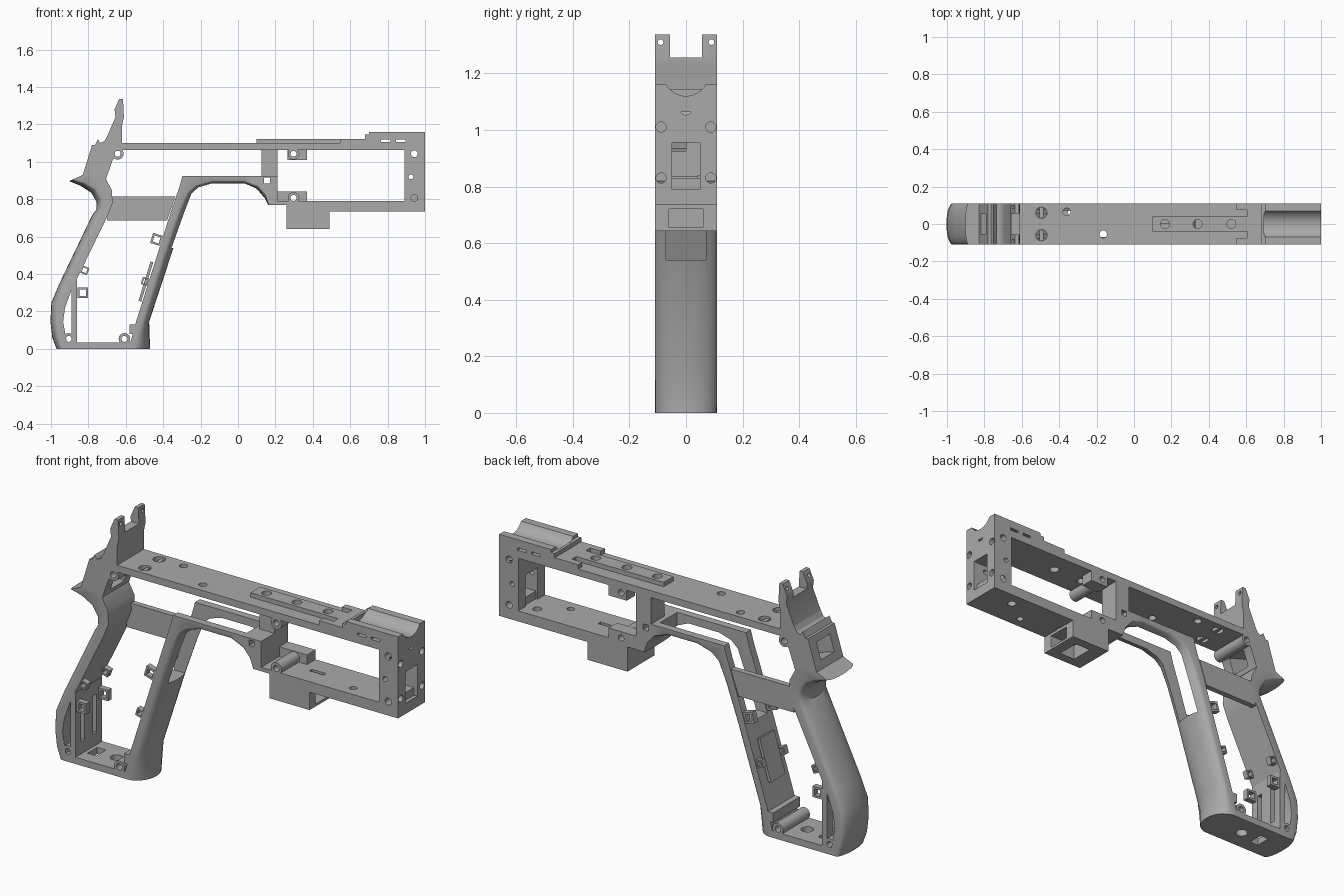
import bpy, bmesh, math
from mathutils import Matrix, Vector

if "Cube" in bpy.data.objects:
    bpy.data.objects.remove(bpy.data.objects["Cube"], do_unlink=True)

GREY = (0.4, 0.4, 0.4, 1)
mat = bpy.data.materials.new("plain grey")
mat.use_nodes = True
mat.diffuse_color = GREY
mat.node_tree.nodes["Principled BSDF"].inputs["Base Color"].default_value = GREY
W = 0.11  # half width of the frame
parts = []


def make(name, bm, keep=True):
    bmesh.ops.recalc_face_normals(bm, faces=bm.faces)
    me = bpy.data.meshes.new(name)
    bm.to_mesh(me)
    bm.free()
    ob = bpy.data.objects.new(name, me)
    bpy.context.scene.collection.objects.link(ob)
    me.materials.append(mat)
    if keep:
        parts.append(ob)
    return ob


def box(name, x, y, z, keep=True, tilt=0):
    bm = bmesh.new()
    size = [b - a for a, b in (x, y, z)]
    mid = Vector([(a + b) / 2 for a, b in (x, y, z)])
    m = Matrix.Translation(mid) @ Matrix.Rotation(math.radians(tilt), 4, 'Y') @ Matrix.Diagonal((*size, 1))
    bmesh.ops.create_cube(bm, size=1, matrix=m)
    return make(name, bm, keep)


def rod(name, centre, r, length, axis='Y', keep=True, sides=24):
    bm = bmesh.new()
    turn = {'X': Matrix.Rotation(math.pi / 2, 4, 'Y'), 'Y': Matrix.Rotation(math.pi / 2, 4, 'X'),
            'Z': Matrix.Identity(4)}[axis]
    bmesh.ops.create_cone(bm, cap_ends=True, segments=sides, radius1=r, radius2=r, depth=length,
                          matrix=Matrix.Translation(centre) @ turn)
    return make(name, bm, keep)


def profile(name, pts, y0=-W, y1=W):
    bm = bmesh.new()
    face = bm.faces.new([bm.verts.new((x, y0, z)) for x, z in pts])
    new = bmesh.ops.extrude_face_region(bm, geom=[face])["geom"]
    bmesh.ops.translate(bm, vec=(0, y1 - y0, 0), verts=[v for v in new if isinstance(v, bmesh.types.BMVert)])
    return make(name, bm)


def strap(name, stations, n=14):
    """Loft of a flat-backed section whose outer side bulges; a station is inner x, z, edge x, z, bulge."""
    bm = bmesh.new()
    rows = []
    for ix, iz, ex, ez, b in stations:
        out = Vector((ex - ix, 0, ez - iz)).normalized()
        pts = [Vector((ix, -W, iz))]
        for k in range(n + 1):
            a = math.pi * k / n
            pts.append(Vector((ex, -W * math.cos(a), ez)) + out * b * math.sin(a))
        pts.append(Vector((ix, W, iz)))
        rows.append([bm.verts.new(p) for p in pts])
    for r, s in zip(rows, rows[1:]):
        for k in range(len(r)):
            j = (k + 1) % len(r)
            bm.faces.new((r[k], r[j], s[j], s[k]))
    bm.faces.new(rows[0])
    bm.faces.new(rows[-1])
    return make(name, bm)


def cut(ob, *cutters):
    for c in cutters:
        mod = ob.modifiers.new("cut", 'BOOLEAN')
        mod.operation, mod.solver, mod.object = 'DIFFERENCE', 'EXACT', c
    dg = bpy.context.evaluated_depsgraph_get()
    me = bpy.data.meshes.new_from_object(ob.evaluated_get(dg))
    ob.modifiers.clear()
    ob.data = me
    for c in cutters:
        bpy.data.objects.remove(c, do_unlink=True)


def hole(x, y, z, r, axis='Y', length=0.5):
    return rod("hole", (x, y, z), r, length, axis, False)


def gap(x, y, z, tilt=0):
    return box("gap", x, y, z, False, tilt)


BOTH = (-1, 1)

# Front grip strap running into the guard, with the long slot
front_strap = strap("front_strap_and_guard", [
    (-.585, 0, -.56, 0, .09), (-.545, .145, -.515, .145, .04), (-.42, .54, -.39, .54, .045),
    (-.355, .745, -.32, .74, .045), (-.315, .86, -.27, .84, .03), (-.297, .925, -.227, .875, .025),
    (-.14, .925, -.14, .9, .02), (.035, .925, .035, .9, .02), (.105, .925, .105, .87, .02),
    (.15, .925, .145, .825, .02), (.21, .925, .165, .77, .005)])
cut(front_strap, gap((-.5, .1), (-.07, .07), (.54, 1)), gap((.14, .17), (-.2, .2), (.885, .915)))

# Back grip strap with the tang
strap("back_strap", [
    (-.795, .945, -.885, .905, .02), (-.75, .935, -.82, .89, .03), (-.71, .915, -.76, .86, .035),
    (-.675, .85, -.725, .81, .04), (-.67, .78, -.72, .76, .04), (-.70, .705, -.74, .71, .04),
    (-.89, .315, -.925, .33, .035), (-.925, .22, -.965, .235, .035), (-.935, .145, -.97, .145, .033),
    (-.92, .06, -.96, .06, .033), (-.905, 0, -.94, 0, .03)])

# Grip floor, inner wall and side brace
floor = box("grip_floor", (-.92, -.56), (-W, W), (0, .035))
cut(floor, hole(-.7, 0, 0, .03, 'Z'), gap((-.84, -.79), (-.04, .04), (-.1, .1)))
wall = box("grip_inner_wall", (-.89, -.86), (-W, W), (.03, .37))
cut(wall, *[gap((-1, -.8), (s * .05 - .015, s * .05 + .015), (.1, .3)) for s in BOTH])
box("grip_step", (-.58, -.55), (-W, W), (.08, .13))
profile("grip_side_brace", [(-.70, .685), (-.38, .685), (-.335, .815), (-.69, .815)], .08, W)
box("strap_inner_panel", (-.50, -.485), (-.06, .06), (.25, .47), tilt=17)

# Small square wire loops inside the grip
for x, z, h, tilt in ((-.435, .585, .028, 17), (-.495, .36, .02, 17), (-.83, .3, .028, 0), (-.82, .42, .02, 20)):
    for s in BOTH:
        y = s * .09
        loop = box("wire_loop", (x - h, x + h), (y - .015, y + .015), (z - h, z + h), tilt=tilt)
        i = h * .6
        cut(loop, gap((x - i, x + i), (y - .1, y + .1), (z - i, z + i), tilt))

# Rear housing with its window
housing = profile("rear_housing", [
    (-.83, .93), (-.78, 1.09), (-.765, 1.09), (-.75, 1.12), (-.735, 1.10), (-.715, 1.11),
    (-.70, 1.135), (-.62, 1.10), (-.62, 1.064), (-.67, 1.01), (-.705, .91)])
cut(housing, gap((-.96, -.56), (-.055, .055), (.955, 1.045), 17), hole(-.643, 0, 1.043, .016))

# Rear sight with two pierced ears
sight = profile("rear_sight", [
    (-.615, 1.337), (-.635, 1.337), (-.66, 1.28), (-.655, 1.24), (-.70, 1.135),
    (-.705, 1.10), (-.62, 1.10), (-.62, 1.195), (-.61, 1.24)])
cut(sight, gap((-.8, -.5), (-.057, .057), (1.255, 1.5)),
    *[hole(-.63, s * .09, 1.31, .01, 'X') for s in BOTH])

# Top rail with its openings
rail = box("top_rail", (-.65, 1), (-W, W), (1.064, 1.1))
cut(rail, hole(-.36, .065, 1.08, .02, 'Z'), hole(-.165, -.055, 1.08, .02, 'Z'),
    *[hole(-.495, s * .06, 1.08, .03, 'Z') for s in BOTH],
    *[hole(x, 0, 1.08, .024, 'Z', .1) for x in (.165, .34, .52)])
for s in BOTH:
    box("rail_slot_bar", (-.505, -.485), (s * .06 - .029, s * .06 + .029), (1.064, 1.09))

# Raised strip and sight base
strip = box("raised_strip", (.1, .61), (-.04, .04), (1.1, 1.123))
cut(strip, *[hole(x, 0, 1.1, .024, 'Z') for x in (.165, .34, .52)])
box("strip_bridge", (.605, .69), (-W, W), (1.1, 1.123))
for s in BOTH:
    box("bridge_tab", (.545, .606), (s * .093 - .017, s * .093 + .017), (1.1, 1.123))
base = box("grooved_top_block", (.68, 1), (-W, W), (1.1, 1.16))
cut(base, rod("groove", (.895, 0, 1.201), .081, .4, 'X', False, 48),
    *[gap((x, x + .05), (-.2, .2), (1.105, 1.118)) for x in (.765, .845)],
    gap((.6, .7), (-.2, .2), (1.145, 1.2)))

# Front end plate
plate = box("front_end_plate", (.89, 1), (-W, W), (.735, 1.1))
cut(plate, gap((.8, 1.1), (-.05, .05), (.79, .955)), hole(.95, 0, 1.075, .022, 'X'),
    hole(.925, 0, .92, .013),
    *[hole(.943, 0, z, .018) for z in (1.043, .807)],
    *[hole(.98, s * .088, z, .018, 'X', .1) for s in BOTH for z in (1.01, .83)])
box("plate_crossbar", (.9, .98), (-.05, .05), (.79, .83))

# Lower frame rail, brackets and hollow block
lower = profile("lower_rail", [(.165, .77), (.21, .925), (.21, .79), (1, .79), (1, .735), (.26, .735), (.26, .77)])
cut(lower, hole(.83, .04, .76, .022, 'Z'), hole(.7, -.05, .76, .018, 'Z'),
    gap((.42, .5), (-.01, .01), (.7, .85)), gap((.14, .17), (-.2, .2), (.885, .915)))
block = box("lower_block", (.26, .49), (-W, W), (.642, .74))
cut(block, gap((.34, .6), (-.06, .06), (.655, .72)), gap((.34, .43), (-.06, .06), (.6, .7)))
box("middle_web", (.125, .21), (0, W), (.92, 1.07))
for name, x0, z in (("upper_bracket", .265, (1.01, 1.066)), ("lower_bracket", .21, (.785, .84))):
    bracket = box(name, (x0, .37), (.04, W), z)
    cut(bracket, hole(.297, 0, 1.043 if z[0] > 1 else .807, .016))

# Screw bosses across the frame
for x, z in ((-.643, 1.043), (.297, 1.043), (.297, .807), (-.905, .053), (-.607, .053)):
    boss = rod("screw_boss", (x, 0, z), .031, 2 * W)
    cut(boss, hole(x, 0, z, .016))

# Smooth curved faces, keep edges crisp
bpy.ops.object.select_all(action='DESELECT')
for ob in parts:
    ob.select_set(True)
bpy.context.view_layer.objects.active = parts[0]
bpy.ops.object.shade_smooth_by_angle(angle=math.radians(32))
